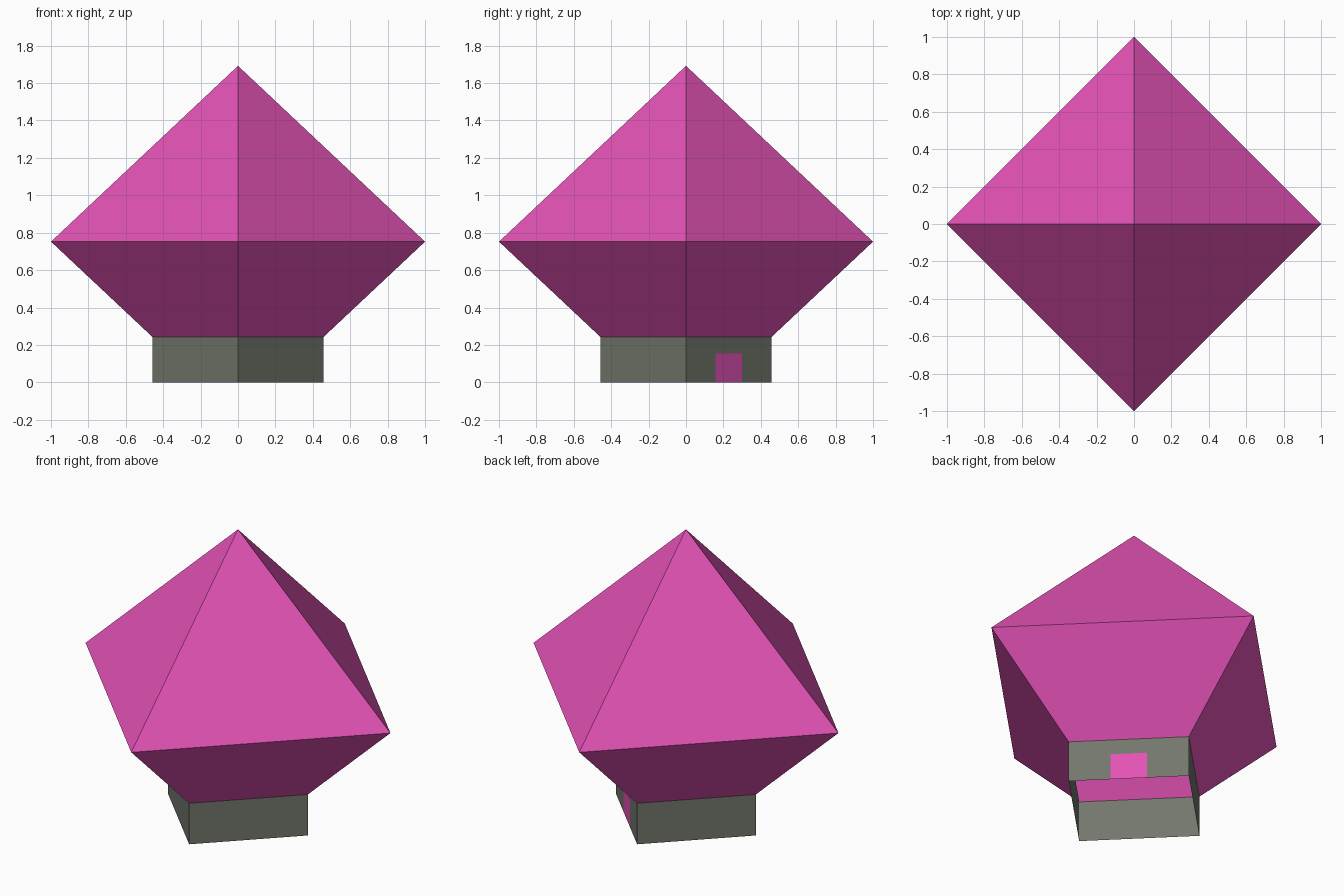
import bpy, bmesh
from mathutils import Vector

if "Cube" in bpy.data.objects:
    bpy.data.objects.remove(bpy.data.objects["Cube"])


def material(name, rgb):
    m = bpy.data.materials.new(name)
    m.diffuse_color = (*rgb, 1.0)
    m.use_nodes = True
    m.node_tree.nodes["Principled BSDF"].inputs["Base Color"].default_value = m.diffuse_color
    return m


pink = material("bright_pink", (0.76, 0.084, 0.46))
grey = material("stone_grey", (0.168, 0.183, 0.148))


def diamond_shell(profile):
    """Open four-sided shell from (radius, height) pairs; radius 0 is a tip."""
    bm = bmesh.new()
    corners = [(1, 0), (0, 1), (-1, 0), (0, -1)]
    rings = [[bm.verts.new((x * r, y * r, z)) for x, y in corners] if r
             else [bm.verts.new((0, 0, z))] * 4 for r, z in profile]
    for low, high in zip(rings, rings[1:]):
        for i in range(4):
            j = (i + 1) % 4
            loop = [low[i], low[j], high[j], high[i]]
            bm.faces.new(list(dict.fromkeys(loop)))
    bm.normal_update()
    return bm


def finish(bm, name, mats):
    mesh = bpy.data.meshes.new(name)
    bm.to_mesh(mesh)
    bm.free()
    for m in mats:
        mesh.materials.append(m)
    bpy.context.collection.objects.link(bpy.data.objects.new(name, mesh))


def cut(bm, test, point, normal):
    """Slice only the faces that pass the test."""
    faces = [f for f in bm.faces if test(f)]
    geom = set(faces)
    for f in faces:
        geom.update(f.edges, f.verts)
    bmesh.ops.bisect_plane(bm, geom=list(geom), plane_co=point, plane_no=normal)
    bm.normal_update()


BASE_R, BASE_TOP = 0.458, 0.243

# Gem-shaped roof body, hollow and open underneath
finish(diamond_shell([(BASE_R, BASE_TOP), (1.0, 0.752), (0, 1.692)]),
       "gem_body", [pink])

# Base walls with a door cut into the back right wall
bm = diamond_shell([(BASE_R, 0), (BASE_R, BASE_TOP)])
mid = Vector((BASE_R / 2, BASE_R / 2, 0))
side = Vector((1, -1, 0)).normalized()
half_w, door_h = 0.099, 0.155


def door_wall(f):
    return f.normal.x > 0.5 and f.normal.y > 0.5


def door_column(f):
    return door_wall(f) and abs((f.calc_center_median() - mid).dot(side)) < 0.03


for s in (-1, 1):
    cut(bm, door_wall, mid + side * half_w * s, side)
cut(bm, door_column, (0, 0, door_h), (0, 0, 1))
for f in bm.faces:
    if door_column(f) and f.calc_center_median().z < door_h:
        f.material_index = 1
finish(bm, "base_walls", [grey, pink])
